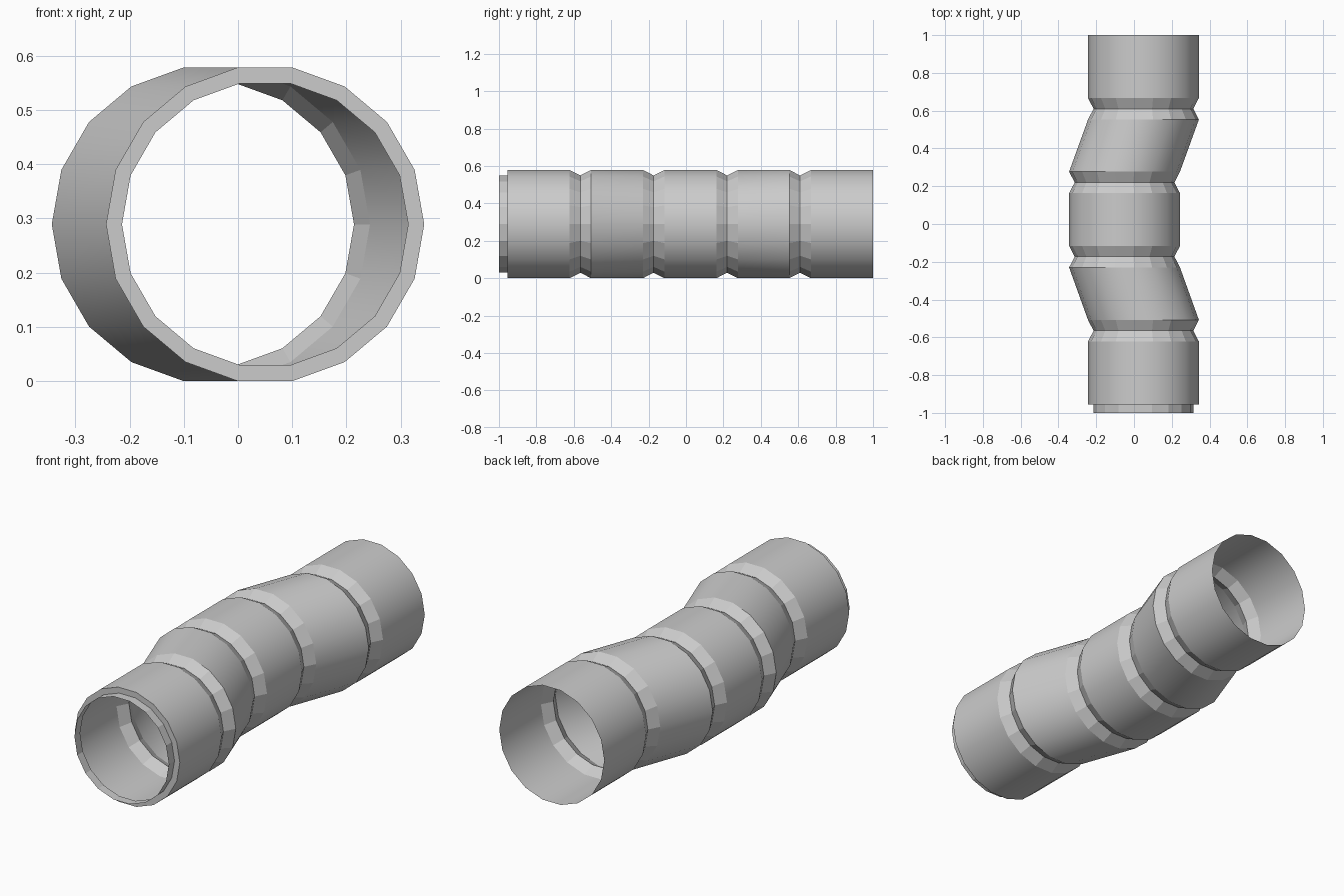
import bpy, bmesh
from math import sin, cos, tau

if "Cube" in bpy.data.objects:
    bpy.data.objects.remove(bpy.data.objects["Cube"])

SIDES, R, NECK, OFF, ZC = 18, 0.2935, 0.264, 0.05, 0.289


def loft(name, stations, smooth_spans):
    """Skin open 18-sided rings (y, centre x, radius), ordered front to back."""
    bm = bmesh.new()
    rings = [[bm.verts.new((cx + r * cos(tau * j / SIDES), y, ZC + r * sin(tau * j / SIDES)))
              for j in range(SIDES)] for y, cx, r in stations]
    for k in range(len(rings) - 1):
        a, b = rings[k], rings[k + 1]
        for j in range(SIDES):
            n = (j + 1) % SIDES
            face = bm.faces.new((a[j], b[j], b[n], a[n]))
            face.smooth = k in smooth_spans
    mesh = bpy.data.meshes.new(name)
    bm.to_mesh(mesh)
    bm.free()
    obj = bpy.data.objects.new(name, mesh)
    bpy.context.collection.objects.link(obj)
    return obj


# Front connector lip and its stepped shoulder
stations = [(-1.0, OFF, NECK), (-0.955, OFF, NECK), (-0.955, OFF, 0.288), (-0.955, OFF, R)]
smooth = {3}

# Four pinched joints: y position, centre in front of and behind the joint
joints = [(-0.565, OFF, OFF), (-0.173, -OFF, -OFF), (0.22, -OFF, -OFF), (0.61, OFF, OFF)]
for y, front, back in joints:
    stations += [(y - 0.057, front, R), (y, (front + back) / 2, NECK), (y + 0.057, back, R)]
    smooth.add(len(stations) - 1)

# Open rear end
stations.append((1.0, OFF, R))
loft("bent_pipe", stations, smooth)
